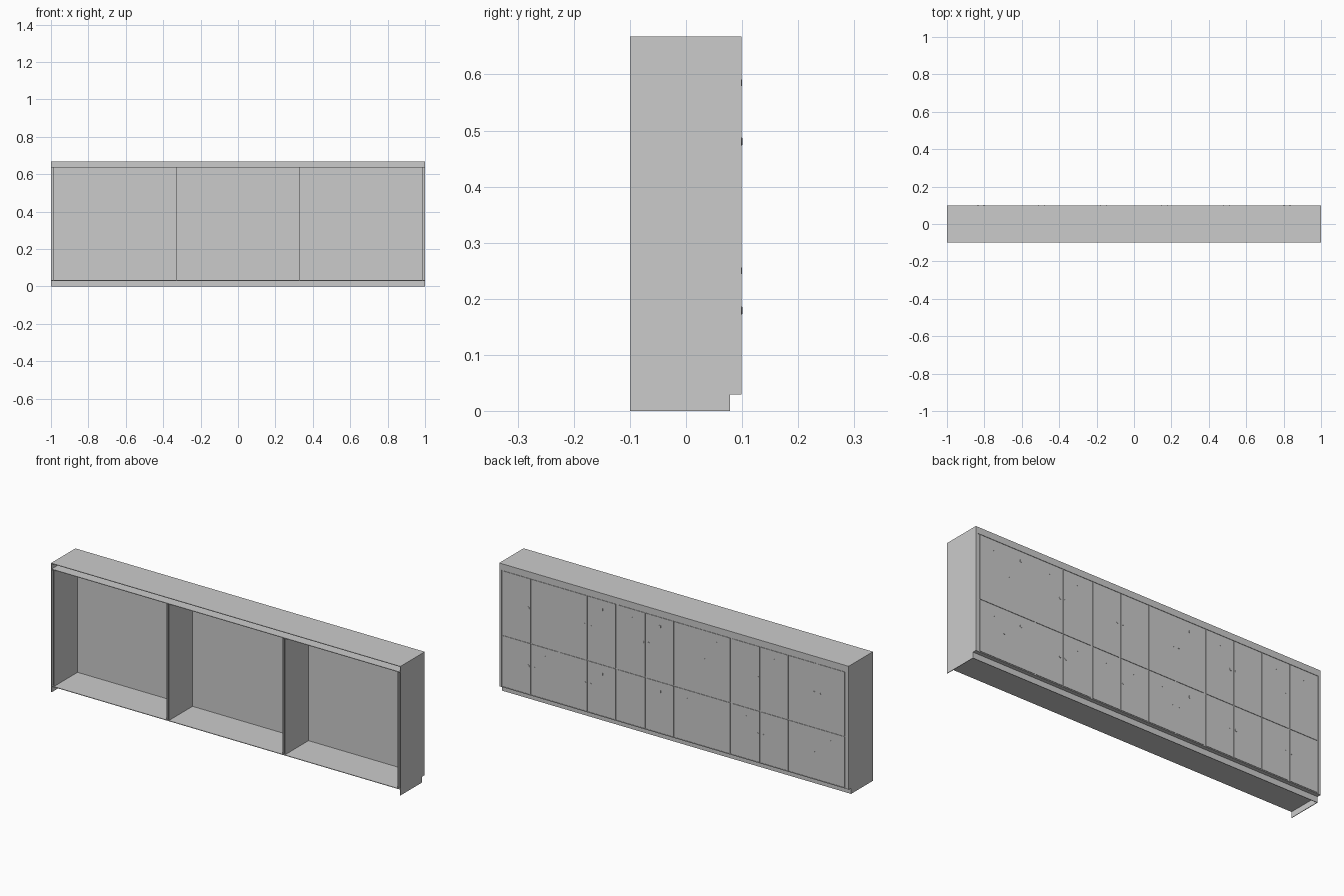
import bpy, math

if "Cube" in bpy.data.objects:
    bpy.data.objects.remove(bpy.data.objects["Cube"])

T = 0.003            # sheet thickness
YB, YF = -0.1, 0.0985  # open side and door side of the body
Z0, Z1, ZT = 0.033, 0.635, 0.668
SPLIT = 0.30


def box(name, x0, x1, y0, y1, z0, z1):
    x, y, z = (x0, x1), (y0, y1), (z0, z1)
    v = [(a, b, c) for a in x for b in y for c in z]
    f = [(0, 1, 3, 2), (4, 6, 7, 5), (0, 4, 5, 1), (2, 3, 7, 6), (0, 2, 6, 4), (1, 5, 7, 3)]
    me = bpy.data.meshes.new(name)
    me.from_pydata(v, [], f)
    ob = bpy.data.objects.new(name, me)
    bpy.context.collection.objects.link(ob)
    return ob


# Horizontal sheets: top, ceiling over the bays, floor
box("top_panel", -1, 1, YB, YF, ZT - T, ZT)
box("ceiling_panel", -1 + T, 1 - T, YB, YF - T, Z1, Z1 + T)
box("floor_panel", -1, 1, YB, YF, Z0 - T, Z0)

# Fascia above the doors, sheet behind the doors, recessed kick board
box("top_fascia", -1 + T, 1 - T, YF - T, YF, Z1, ZT - T)
box("door_backing", -1 + T, 1 - T, 0.0935, 0.0960, Z0, Z1)
box("kick_board", -1 + T, 1 - T, 0.078 - T, 0.078, 0, Z0 - T)

for s in (-1, 1):
    def span(a, b):
        return sorted((s * a, s * b))
    # Outer side, inner side lining, front post and plinth end
    box("side_panel", *span(1, 1 - T), YB, YF, Z0, ZT - T)
    box("side_lining", *span(0.987, 0.984), YB, 0.0935, Z0, Z1)
    box("side_post", *span(1 - T, 0.986), 0.0960, YF, Z0, Z1)
    box("plinth_end", *span(1, 1 - T), YB, 0.078, 0, Z0 - T)
    # Double-walled divider between bays
    box("divider_outer", *span(0.338, 0.336), YB, 0.0935, Z0, Z1)
    box("divider_inner", *span(0.328, 0.326), YB, 0.0935, Z0, Z1)

# Three banks of four doors in two rows
BANK = 0.656
COL = (BANK - 0.008) / 4
GAP = 0.0025
handle_mesh = None
for bank in range(3):
    left = -1.5 * BANK + bank * BANK + 0.004
    for col in range(4):
        x0 = left + col * COL
        x1 = x0 + COL
        # Handles meet in the middle of each pair of doors
        hx = x1 - 0.016 if col % 2 == 0 else x0 + 0.016
        for z0, z1 in ((Z0, SPLIT), (SPLIT, Z1)):
            box("door", x0 + GAP, x1 - GAP, 0.0965, 0.0990, z0 + GAP, z1 - GAP)
            xc = (x0 + x1) / 2
            box("door_plate", xc - 0.006, xc + 0.006, 0.0988, 0.0995,
                z1 - 0.056, z1 - 0.044)
            hz = (z0 + z1) / 2 + 0.013
            # Round lock with a short turning grip
            if handle_mesh is None:
                bpy.ops.mesh.primitive_cylinder_add(
                    vertices=12, radius=0.007, depth=0.0012,
                    location=(hx, 0.0993, hz), rotation=(math.pi / 2, 0, 0))
                lock = bpy.context.object
                lock.name = "door_lock"
                handle_mesh = lock.data
            else:
                lock = bpy.data.objects.new("door_lock", handle_mesh)
                lock.location = (hx, 0.0993, hz)
                lock.rotation_euler = (math.pi / 2, 0, 0)
                bpy.context.collection.objects.link(lock)
            box("lock_grip", hx - 0.0015, hx + 0.0015, 0.0995, 0.1005,
                hz - 0.006, hz + 0.006)
